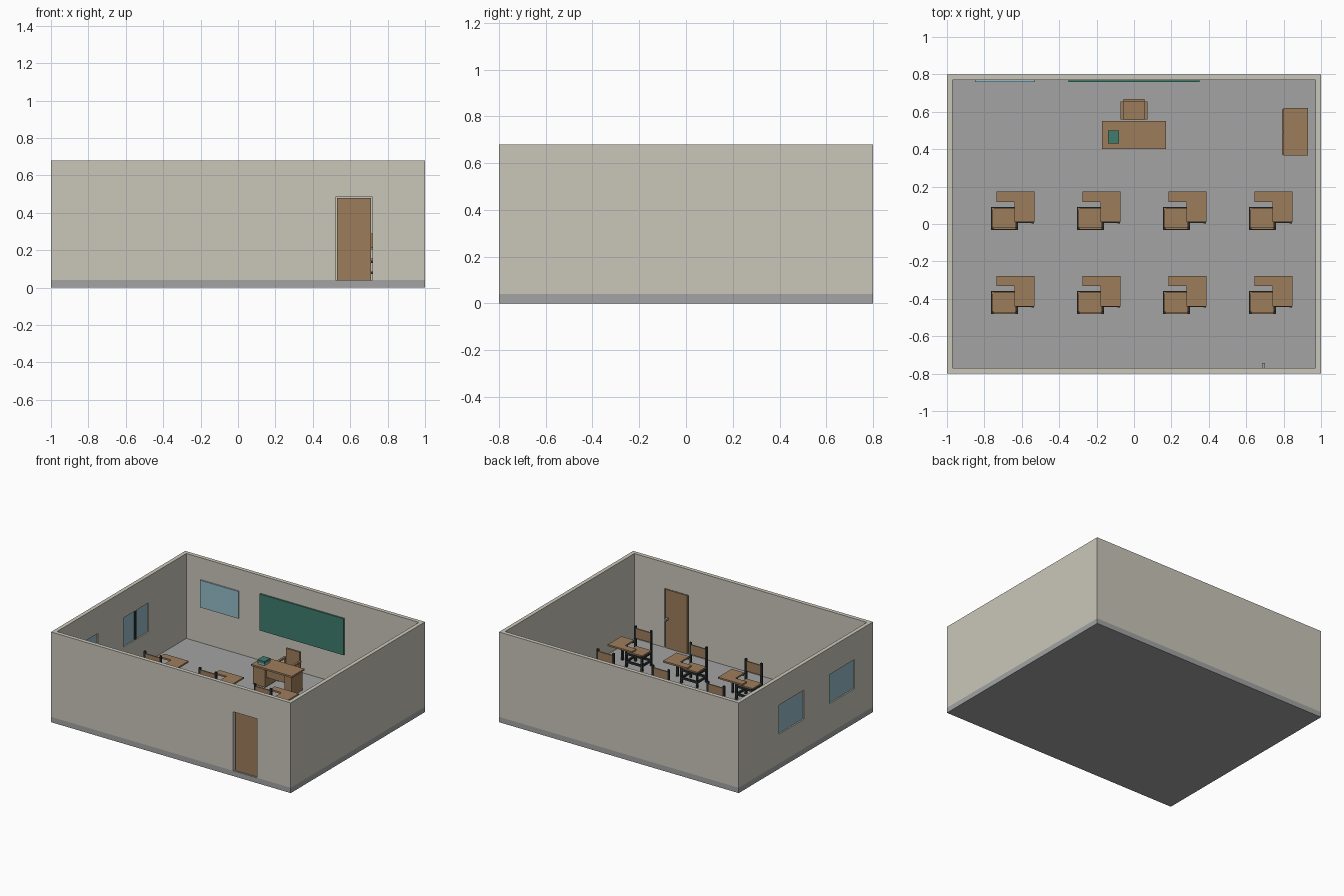
import bpy, bmesh

if "Cube" in bpy.data.objects:
    bpy.data.objects.remove(bpy.data.objects["Cube"])


def material(name, r, g, b):
    m = bpy.data.materials.new(name)
    m.diffuse_color = (r, g, b, 1)
    m.use_nodes = True
    m.node_tree.nodes["Principled BSDF"].inputs["Base Color"].default_value = m.diffuse_color
    return m


WALL = material("warm grey plaster", 0.59, 0.565, 0.49)
FLOOR = material("grey concrete", 0.36, 0.37, 0.365)
WOOD = material("brown wood", 0.335, 0.205, 0.105)
BLACK = material("black metal", 0.025, 0.03, 0.03)
TEAL = material("board green", 0.05, 0.20, 0.155)
BLUE = material("pale blue glass", 0.30, 0.50, 0.58)


def finish(name, bm, mat):
    me = bpy.data.meshes.new(name)
    bmesh.ops.recalc_face_normals(bm, faces=bm.faces[:])
    bm.to_mesh(me)
    bm.free()
    me.materials.append(mat)
    ob = bpy.data.objects.new(name, me)
    bpy.context.collection.objects.link(ob)
    return ob


def boxes(name, mat, *ranges):
    """One object made of boxes given as x0, x1, y0, y1, z0, z1."""
    bm = bmesh.new()
    for x0, x1, y0, y1, z0, z1 in ranges:
        for v in bmesh.ops.create_cube(bm, size=1)["verts"]:
            v.co = (x1 if v.co.x > 0 else x0,
                    y1 if v.co.y > 0 else y0,
                    z1 if v.co.z > 0 else z0)
    return finish(name, bm, mat)


def slab(name, mat, outline, z0, z1):
    """Extrude a flat outline upwards."""
    bm = bmesh.new()
    face = bm.faces.new([bm.verts.new((x, y, z0)) for x, y in outline])
    new = bmesh.ops.extrude_face_region(bm, geom=[face])["geom"]
    for v in new:
        if isinstance(v, bmesh.types.BMVert):
            v.co.z = z1
    return finish(name, bm, mat)


def cut(ob, *ranges):
    cutter = boxes("cutter", WALL, *ranges)
    cutter.hide_render = True
    mod = ob.modifiers.new("openings", "BOOLEAN")
    mod.object = cutter
    mod.solver = "EXACT"
    bpy.context.view_layer.objects.active = ob
    bpy.ops.object.modifier_apply(modifier=mod.name)
    bpy.data.objects.remove(cutter)


# Room shell: floor, and a wall ring with door and window openings
boxes("floor", FLOOR, (-1, 1, -0.8, 0.8, 0, 0.04))
walls = boxes("walls", WALL, (-1, 1, -0.8, 0.8, 0.04, 0.68))
windows = [(0.02, 0.32), (-0.58, -0.28)]
cut(walls, (-0.97, 0.97, -0.77, 0.77, 0, 0.8))
cut(walls, (0.52, 0.72, -0.85, -0.74, 0, 0.485),
    *[(-1.05, -0.94, a, b, 0.26, 0.48) for a, b in windows])

# Windows: glass set into the opening, with a slim inner bar
for a, b in windows:
    m = (a + b) / 2
    boxes("window_glass", BLUE, (-0.99, -0.98, a, b, 0.26, 0.48))
    boxes("window_bar", BLACK, (-0.98, -0.972, m - 0.007, m + 0.007, 0.26, 0.48))

# Door and its inner handle
boxes("door", WOOD, (0.53, 0.71, -0.787, -0.769, 0.04, 0.48))
boxes("door_handle", FLOOR, (0.685, 0.70, -0.769, -0.742, 0.255, 0.27))

# Boards on the back wall
boxes("chalkboard", TEAL, (-0.35, 0.35, 0.758, 0.77, 0.27, 0.545))
boxes("pale_board", BLUE, (-0.85, -0.53, 0.76, 0.77, 0.31, 0.515))

# Large desk with side pedestals, front panel and books
boxes("large_desk", WOOD,
      (-0.17, 0.17, 0.40, 0.55, 0.187, 0.20),
      (-0.16, -0.06, 0.41, 0.54, 0.05, 0.187),
      (0.10, 0.16, 0.41, 0.54, 0.04, 0.187),
      (-0.06, 0.10, 0.425, 0.435, 0.12, 0.187))
boxes("lower_book", BLUE, (-0.138, -0.082, 0.433, 0.497, 0.20, 0.214))
boxes("upper_book", TEAL, (-0.14, -0.08, 0.43, 0.50, 0.214, 0.232))

# Armchair behind the large desk
boxes("armchair", WOOD,
      (-0.055, 0.055, 0.555, 0.655, 0.125, 0.14),
      (-0.057, 0.057, 0.652, 0.667, 0.125, 0.255),
      *[(s * 0.063 - 0.008, s * 0.063 + 0.008, 0.56, 0.655, 0.18, 0.192) for s in (-1, 1)],
      *[(s * 0.062 - 0.006, s * 0.062 + 0.006, y, y + 0.012, 0.04, 0.18)
        for s in (-1, 1) for y in (0.562, 0.643)])

# Cabinet with two doors by the right wall
boxes("cabinet_body", WOOD, (0.80, 0.93, 0.365, 0.62, 0.04, 0.32))
boxes("cabinet_doors", WOOD, (0.792, 0.80, 0.372, 0.490, 0.055, 0.31),
      (0.792, 0.80, 0.495, 0.613, 0.055, 0.31))

# Student chair with side writing tablet (front left one, then repeated)
L, R, B, F = -0.765, -0.62, -0.032, 0.092   # frame limits
t = 0.014
frame = boxes(
    "chair_frame", BLACK,
    *[(x, x + t, B, B + t, 0.04, 0.305) for x in (L, R - t)],      # back posts
    (L, L + t, F - t, F, 0.04, 0.15),                              # front legs
    (R - t, R, F - t, F, 0.04, 0.203),
    *[(x, x + t, B + t, F - t, z, z + t) for x in (L, R - t) for z in (0.072, 0.132)],
    *[(L + t, R - t, y, y + t, z, z + t) for y in (B, F - t) for z in (0.072, 0.132)],
    (R - t, -0.535, 0.005, 0.017, 0.191, 0.203),                   # tablet support
    (-0.549, -0.535, 0.004, 0.018, 0.04, 0.203))
seat = boxes("chair_seat", WOOD, (-0.76, -0.632, -0.024, 0.086, 0.146, 0.156))
back = boxes("chair_back", WOOD, (L + t, R - t, B + 0.002, B + 0.012, 0.215, 0.288))
tablet = slab("writing_tablet", WOOD,
              [(-0.64, 0.01), (-0.533, 0.01), (-0.533, 0.173),
               (-0.735, 0.173), (-0.735, 0.118), (-0.64, 0.118)], 0.203, 0.215)
for i in range(4):
    for j in range(2):
        if i or j:
            for part in (frame, seat, back, tablet):
                copy = bpy.data.objects.new(part.name + f"_{i}_{j}", part.data)
                copy.location = (i * 0.46, -j * 0.45, 0)
                bpy.context.collection.objects.link(copy)
